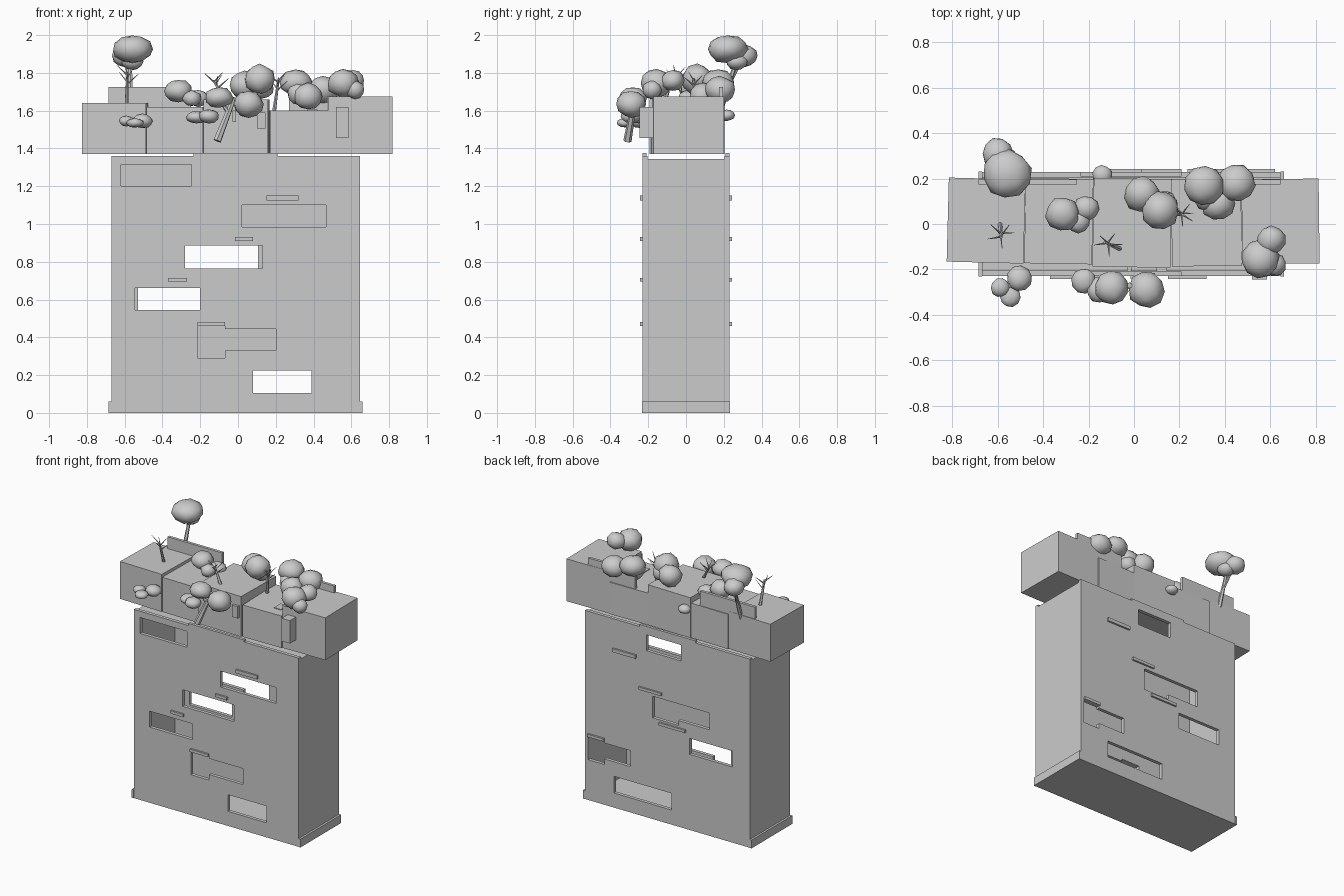
import bpy, bmesh, math, random
from mathutils import Vector

random.seed(4)
grey = bpy.data.materials.new("plain_grey")
grey.diffuse_color = (0.6, 0.6, 0.6, 1)


def finish(name, bm):
    bmesh.ops.recalc_face_normals(bm, faces=bm.faces)
    me = bpy.data.meshes.new(name)
    bm.to_mesh(me)
    bm.free()
    me.materials.append(grey)
    ob = bpy.data.objects.new(name, me)
    bpy.context.collection.objects.link(ob)
    return ob


def box(name, x0, x1, y0, y1, z0, z1, turn=0):
    bm = bmesh.new()
    bmesh.ops.create_cube(bm, size=1)
    for v in bm.verts:
        v.co = Vector((v.co.x * (x1 - x0), v.co.y * (y1 - y0), v.co.z * (z1 - z0)))
    ob = finish(name, bm)
    ob.location = ((x0 + x1) / 2, (y0 + y1) / 2, (z0 + z1) / 2)
    ob.rotation_euler.z = math.radians(turn)
    return ob


def wall(name, y, inward, windows):
    """Wall sheet with rectangular openings, extruded to thickness."""
    bm = bmesh.new()
    xs = sorted({-0.67, 0.645, *[w[0] for w in windows], *[w[1] for w in windows]})
    zs = sorted({0.0, 1.36, *[w[2] for w in windows], *[w[3] for w in windows]})
    for xa, xb in zip(xs, xs[1:]):
        for za, zb in zip(zs, zs[1:]):
            cx, cz = (xa + xb) / 2, (za + zb) / 2
            if not any(w[0] < cx < w[1] and w[2] < cz < w[3] for w in windows):
                bm.faces.new([bm.verts.new((a, y, c)) for a, c in
                              ((xa, za), (xb, za), (xb, zb), (xa, zb))])
    bmesh.ops.remove_doubles(bm, verts=bm.verts, dist=1e-5)
    ext = bmesh.ops.extrude_face_region(bm, geom=list(bm.faces), use_keep_orig=True)
    moved = [g for g in ext["geom"] if isinstance(g, bmesh.types.BMVert)]
    bmesh.ops.translate(bm, verts=moved, vec=(0, inward, 0))
    return finish(name, bm)


def stick(name, a, b, r0, r1, sides=6):
    a, b = Vector(a), Vector(b)
    d = b - a
    bm = bmesh.new()
    bmesh.ops.create_cone(bm, cap_ends=True, segments=sides, radius1=r0, radius2=r1, depth=d.length)
    ob = finish(name, bm)
    ob.location = (a + b) / 2
    ob.rotation_euler = d.to_track_quat('Z', 'Y').to_euler()
    return ob


def foliage(name, blobs):
    """Clump of low-poly leaf masses: x, y, z, radius, vertical radius."""
    for x, y, z, r, rz in blobs:
        bm = bmesh.new()
        bmesh.ops.create_icosphere(bm, subdivisions=2, radius=1)
        for v in bm.verts:
            k = random.uniform(0.94, 1.06)
            v.co = Vector((v.co.x * r * k, v.co.y * r * k, v.co.z * rz * k))
        ob = finish(name, bm)
        ob.location = (x, y, z)
        ob.rotation_euler.z = random.uniform(0, 3)
        ob.data.shade_smooth()


def bare_tree(name, base, top, twig, count):
    stick(name + "_trunk", base, top, 0.011, 0.006)
    for i in range(count):
        t = i * 2.4
        start = Vector(base).lerp(Vector(top), 0.65 + 0.35 * i / count)
        tip = start + Vector((math.cos(t) * twig, math.sin(t) * twig, twig * 0.9))
        stick(name + "_twig", start, tip, 0.005, 0.001, 4)


# hollow slab building
front_windows = [(-0.62, -0.245, 1.2, 1.315), (0.02, 0.465, 0.985, 1.1),
                 (-0.28, 0.13, 0.765, 0.885), (-0.545, -0.2, 0.545, 0.66),
                 (-0.215, -0.07, 0.29, 0.46), (-0.07, 0.2, 0.33, 0.445),
                 (0.08, 0.39, 0.105, 0.225)]
back_windows = [(-0.12, 0.155, 1.2, 1.315), (-0.1, 0.105, 0.73, 0.885),
                (-0.35, -0.1, 0.765, 0.885), (-0.53, -0.19, 0.545, 0.66),
                (0.49, 0.62, 0.29, 0.46), (0.28, 0.49, 0.33, 0.445),
                (-0.045, 0.415, 0.105, 0.225)]
wall("front_wall", -0.23, 0.025, front_windows)
wall("back_wall", 0.23, -0.025, back_windows)
box("left_wall", -0.67, -0.645, -0.205, 0.205, 0, 1.345)
box("right_wall", 0.62, 0.645, -0.205, 0.205, 0, 1.345)
box("floor", -0.645, 0.62, -0.205, 0.205, 0, 0.02)
box("roof", -0.645, 0.62, -0.205, 0.205, 1.33, 1.345)
for y in (-0.22, 0.22):
    box("raised_rim", -0.235, 0.21, y - 0.01, y + 0.01, 1.355, 1.375)
for x in (-0.6775, 0.6525):
    box("plinth_end", x - 0.0075, x + 0.0075, -0.232, 0.232, 0, 0.06)

# window ledges
for x0, x1, z0, z1 in [(0.15, 0.32, 1.125, 1.15), (-0.015, 0.08, 0.91, 0.93),
                       (-0.37, -0.27, 0.695, 0.715), (-0.215, -0.07, 0.46, 0.48)]:
    box("front_ledge", x0, x1, -0.243, -0.225, z0, z1)
for x0, x1, z0, z1 in [(0.235, 0.42, 1.125, 1.15), (0.03, 0.21, 0.91, 0.93),
                       (-0.16, 0.05, 0.695, 0.715), (0.49, 0.62, 0.46, 0.48)]:
    box("back_ledge", x0, x1, 0.225, 0.243, z0, z1)

# row of rooftop blocks
for x0, x1, y0, y1, top, turn in [(-0.82, -0.482, -0.17, 0.2, 1.64, -1.5),
                                  (-0.48, -0.182, -0.175, 0.2, 1.62, -1),
                                  (-0.18, 0.163, -0.19, 0.2, 1.66, -1),
                                  (0.165, 0.473, -0.185, 0.2, 1.6, 1),
                                  (0.475, 0.815, -0.175, 0.198, 1.675, 0.7)]:
    box("roof_block", x0, x1, y0, y1, 1.37, top, turn)
box("left_parapet", -0.685, -0.25, 0.175, 0.195, 1.37, 1.725)
box("right_parapet", 0.27, 0.645, 0.175, 0.195, 1.37, 1.725)
box("block_panel", 0.52, 0.585, -0.245, -0.17, 1.455, 1.62)
box("block_panel", 0.1, 0.145, -0.21, -0.18, 1.505, 1.59)
box("block_panel", -0.03, -0.01, -0.21, -0.18, 1.54, 1.6)
box("roof_hatch", 0.365, 0.42, -0.11, -0.035, 1.6, 1.605)

# leafy trees and shrubs
foliage("tall_tree_crown", [(-0.56, 0.22, 1.925, 0.108, 0.075), (-0.6, 0.31, 1.89, 0.07, 0.06),
                            (-0.56, 0.27, 1.86, 0.06, 0.045)])
stick("tall_tree_trunk", (-0.57, 0.18, 1.6), (-0.57, 0.27, 1.87), 0.016, 0.01)
stick("tall_tree_branch", (-0.57, 0.23, 1.74), (-0.6, 0.3, 1.88), 0.01, 0.006)
foliage("left_front_shrub", [(-0.505, -0.24, 1.545, 0.055, 0.038), (-0.59, -0.28, 1.545, 0.042, 0.028),
                             (-0.545, -0.32, 1.535, 0.046, 0.025)])
foliage("middle_front_shrub", [(-0.22, -0.25, 1.565, 0.055, 0.033), (-0.155, -0.29, 1.57, 0.055, 0.037)])
foliage("front_tree_crown", [(-0.1, -0.28, 1.67, 0.074, 0.056), (0.055, -0.29, 1.635, 0.08, 0.07)])
stick("front_tree_trunk", (-0.11, -0.31, 1.44), (-0.02, -0.27, 1.67), 0.022, 0.013)
stick("front_tree_branch", (-0.05, -0.285, 1.59), (-0.1, -0.28, 1.66), 0.012, 0.008)
foliage("left_bush", [(-0.315, 0.045, 1.705, 0.075, 0.06), (-0.21, 0.07, 1.665, 0.055, 0.045),
                      (-0.245, 0.01, 1.665, 0.052, 0.042)])
foliage("middle_bush", [(0.035, 0.13, 1.735, 0.08, 0.075), (0.115, 0.06, 1.765, 0.083, 0.08),
                        (0.13, 0.09, 1.72, 0.06, 0.055)])
foliage("right_bush", [(0.305, 0.17, 1.75, 0.088, 0.068), (0.45, 0.18, 1.71, 0.083, 0.075),
                       (0.37, 0.09, 1.675, 0.075, 0.07), (0.32, 0.12, 1.69, 0.06, 0.06)])
foliage("corner_bush", [(0.555, -0.155, 1.745, 0.085, 0.075), (0.605, -0.07, 1.76, 0.064, 0.055),
                        (0.62, -0.18, 1.71, 0.05, 0.05)])
foliage("back_shrub", [(-0.14, 0.215, 1.575, 0.045, 0.03)])

# bare trees
bare_tree("left_bare_tree", (-0.59, 0.0, 1.63), (-0.585, -0.06, 1.8), 0.06, 5)
bare_tree("middle_bare_tree", (-0.06, -0.11, 1.65), (-0.13, -0.08, 1.76), 0.055, 6)
bare_tree("right_bare_tree", (0.19, 0.06, 1.59), (0.215, 0.04, 1.77), 0.055, 6)
